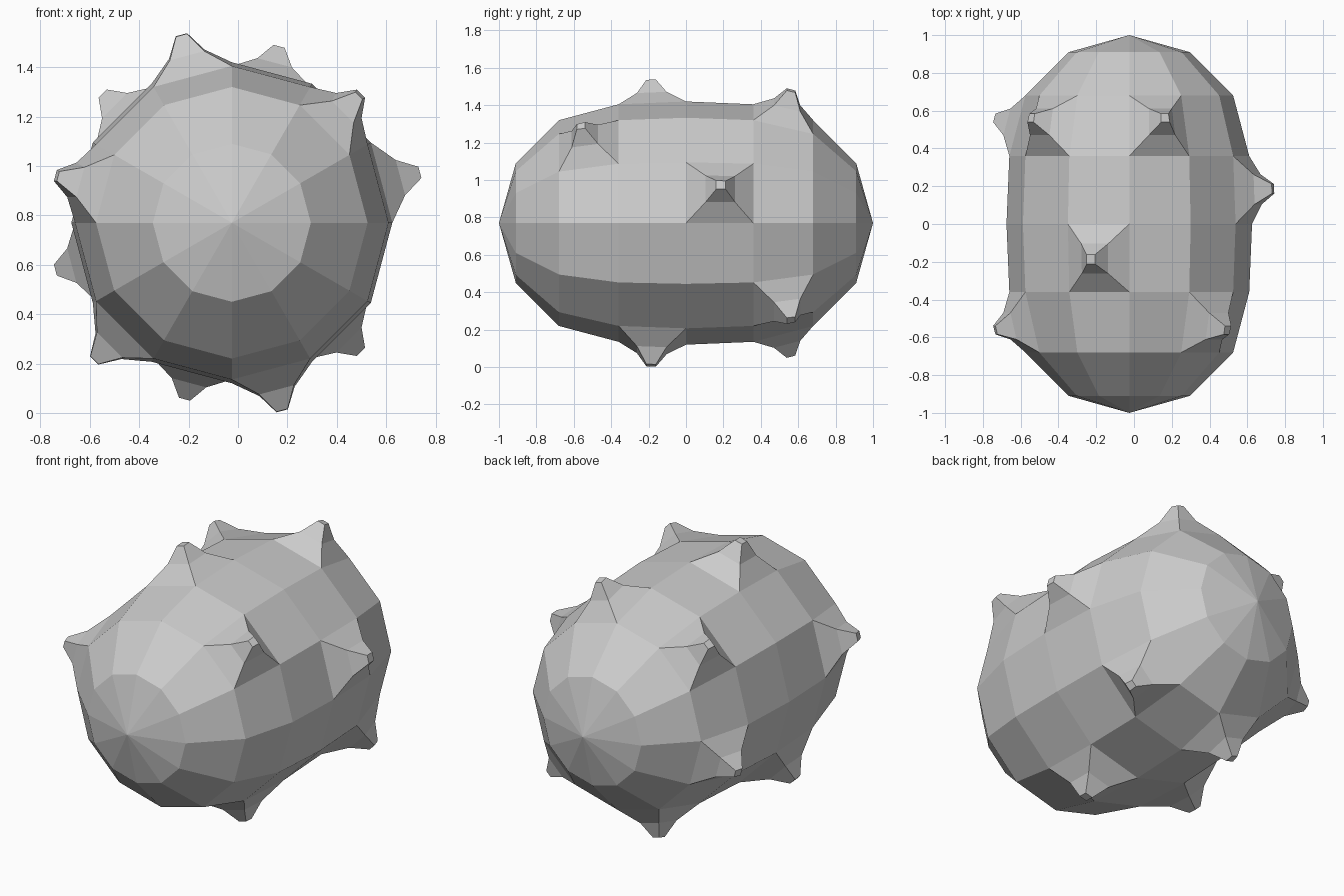
import bpy
import bmesh
from math import sin, cos, radians

if "Cube" in bpy.data.objects:
    bpy.data.objects.remove(bpy.data.objects["Cube"], do_unlink=True)

CX, CZ, SIDES = -0.025, 0.77, 12

# Body outline as (y, radius), front to back
PROFILE = [(-0.91, 0.32), (-0.68, 0.55), (-0.36, 0.635), (0, 0.65),
           (0.36, 0.635), (0.68, 0.55), (0.91, 0.32)]

# Spikes as (sector clockwise from the top, band along the body)
SPIKES = [(0, 4), (1, 1), (2, 3), (4, 4), (5, 2), (6, 4),
          (7, 2), (8, 4), (9, 1), (10, 4), (11, 2)]

bm = bmesh.new()

# Faceted capsule lying along y
rings = []
for y, r in PROFILE:
    ring = []
    for k in range(SIDES):
        a = radians(360 * k / SIDES)
        ring.append(bm.verts.new((CX + r * sin(a), y, CZ + r * cos(a))))
    rings.append(ring)
front_pole = bm.verts.new((CX, -1, CZ))
back_pole = bm.verts.new((CX, 1, CZ))

cells = {}
for k in range(SIDES):
    n = (k + 1) % SIDES
    for band in range(len(rings) - 1):
        lo, hi = rings[band], rings[band + 1]
        cells[k, band] = bm.faces.new((lo[k], lo[n], hi[n], hi[k]))
    bm.faces.new((front_pole, rings[0][n], rings[0][k]))
    bm.faces.new((back_pole, rings[-1][k], rings[-1][n]))
bmesh.ops.recalc_face_normals(bm, faces=bm.faces[:])


def raise_face(face, height, scale):
    """Extrude one face along its normal and shrink the new cap."""
    face.normal_update()
    normal = face.normal.copy()
    cap = bmesh.ops.extrude_discrete_faces(bm, faces=[face])["faces"][0]
    centre = cap.calc_center_median()
    for v in cap.verts:
        flat = v.co - centre
        flat -= normal * flat.dot(normal)
        v.co = centre + flat * scale + normal * height
    return cap


# Spikes: a flared base, then a narrow tip
for cell in SPIKES:
    base = raise_face(cells[cell], 0.083, 0.44)
    raise_face(base, 0.084, 0.32)

bmesh.ops.recalc_face_normals(bm, faces=bm.faces[:])
mesh = bpy.data.meshes.new("spiked_body")
bm.to_mesh(mesh)
bm.free()

# Plain grey material
grey = bpy.data.materials.new("plain_grey")
grey.use_nodes = True
colour = (0.6, 0.6, 0.6, 1)
grey.diffuse_color = colour
grey.node_tree.nodes["Principled BSDF"].inputs["Base Color"].default_value = colour
mesh.materials.append(grey)

body = bpy.data.objects.new("spiked_body", mesh)
bpy.context.collection.objects.link(body)
